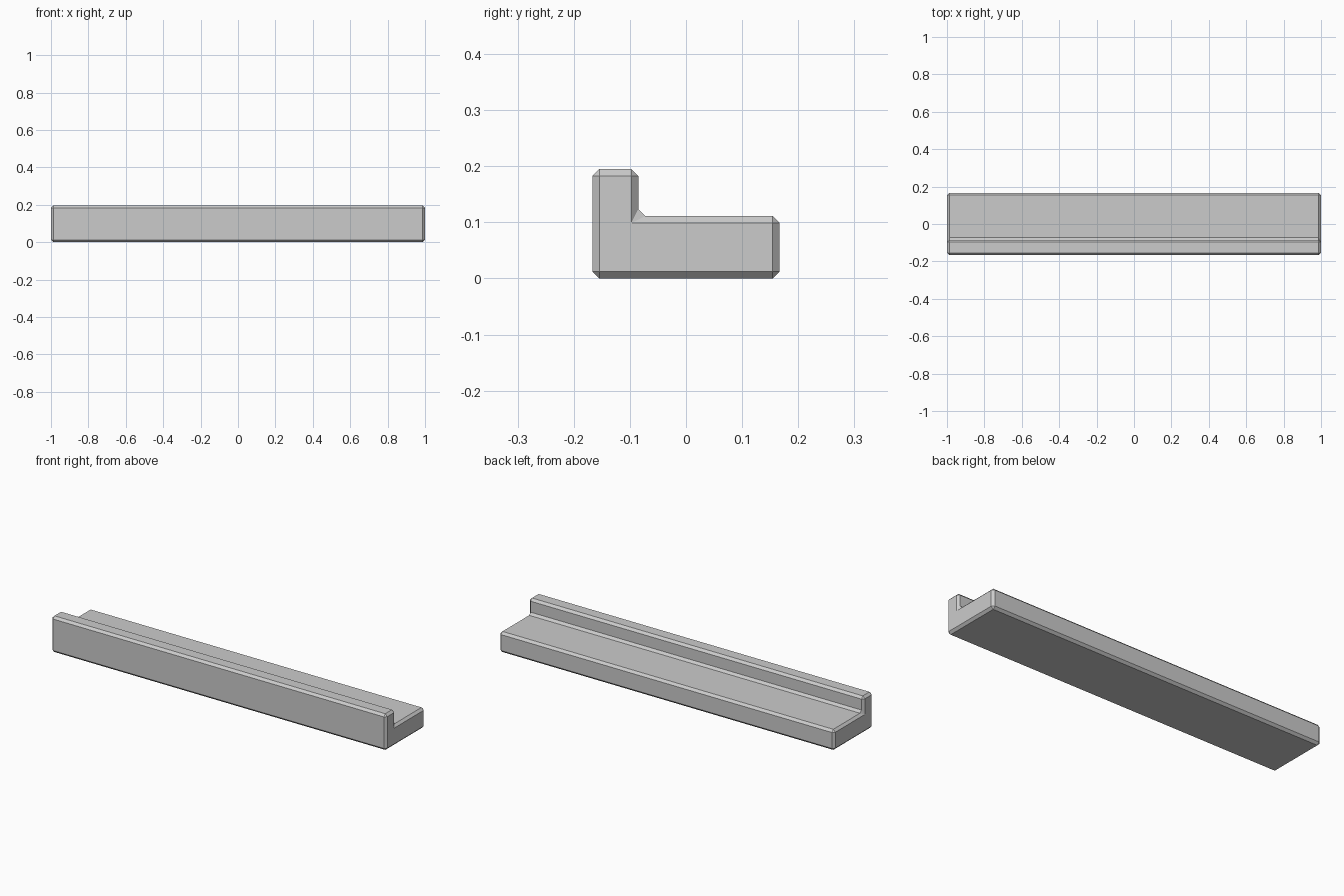
import bpy
import bmesh
from mathutils import Vector

# Remove the default object
cube = bpy.data.objects.get("Cube")
if cube:
    bpy.data.objects.remove(cube, do_unlink=True)

HALF_LENGTH = 1.0
FRONT, BACK = -0.167, 0.167
LIP_BACK = -0.085
LEDGE_TOP, LIP_TOP = 0.111, 0.195
CHAMFER = 0.0125

# Single grey material
grey = bpy.data.materials.new("plain_grey")
grey.use_nodes = True
colour = (0.6, 0.6, 0.6, 1.0)
grey.diffuse_color = colour
grey.node_tree.nodes["Principled BSDF"].inputs["Base Color"].default_value = colour

# L-shaped profile: a flat ledge with a raised lip along the front
profile = [(FRONT, 0), (BACK, 0), (BACK, LEDGE_TOP),
           (LIP_BACK, LEDGE_TOP), (LIP_BACK, LIP_TOP), (FRONT, LIP_TOP)]

# Extrude the profile along the full length
bm = bmesh.new()
end = bm.faces.new([bm.verts.new((-HALF_LENGTH, y, z)) for y, z in profile])
extruded = bmesh.ops.extrude_face_region(bm, geom=[end])["geom"]
bmesh.ops.translate(bm, vec=Vector((2 * HALF_LENGTH, 0, 0)),
                    verts=[g for g in extruded if isinstance(g, bmesh.types.BMVert)])
bmesh.ops.recalc_face_normals(bm, faces=bm.faces)

# Flat chamfer on every edge
bmesh.ops.bevel(bm, geom=bm.edges[:], offset=CHAMFER, offset_type='OFFSET',
                segments=1, profile=0.5, affect='EDGES')
bmesh.ops.recalc_face_normals(bm, faces=bm.faces)

mesh = bpy.data.meshes.new("ledge_shelf")
bm.to_mesh(mesh)
bm.free()
mesh.materials.append(grey)
shelf = bpy.data.objects.new("ledge_shelf", mesh)
bpy.context.collection.objects.link(shelf)
